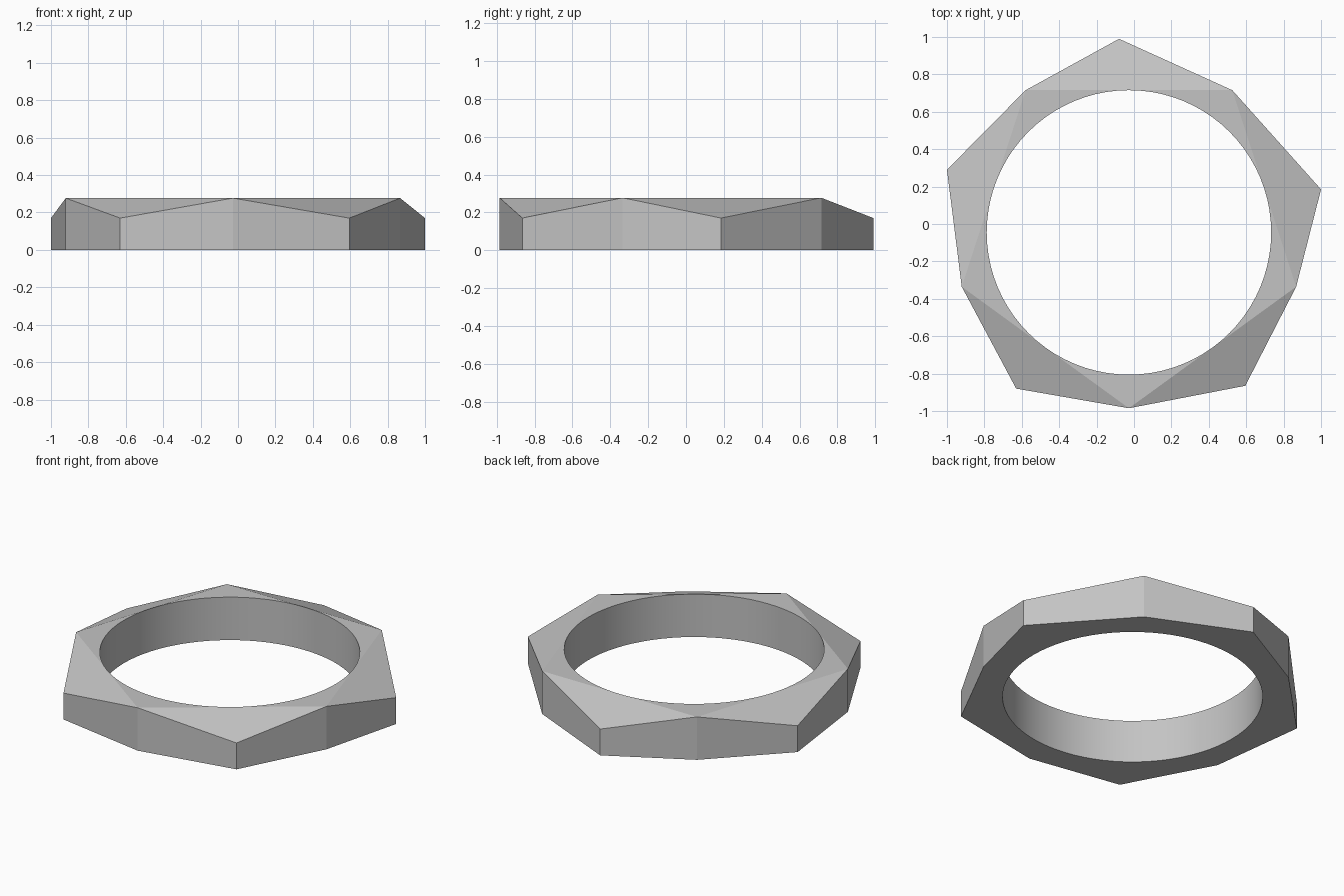
import bpy, bmesh
from math import radians, cos, sin

cube = bpy.data.objects.get("Cube")
if cube:
    bpy.data.objects.remove(cube, do_unlink=True)

CX, CY = -0.027, -0.045
HIGH, LOW = 0.277, 0.17
CORNER_R = 0.94
HOLE_R = CORNER_R * cos(radians(36))   # hole touches the sides of the top pentagon
STEPS = 16                             # hole segments per corner

# Outer low points, one beyond each side of the pentagon
low_points = [(0.595, -0.865), (1.0, 0.185), (-0.08, 0.99), (-1.0, 0.29), (-0.63, -0.88)]

grey = bpy.data.materials.new("warm_grey")
grey.use_nodes = True
colour = (0.55, 0.55, 0.55, 1)
grey.diffuse_color = colour
grey.node_tree.nodes["Principled BSDF"].inputs["Base Color"].default_value = colour

bm = bmesh.new()


def polar(radius, degrees, z):
    a = radians(degrees)
    return bm.verts.new((CX + radius * cos(a), CY + radius * sin(a), z))


def layer(corner_z, low_z):
    """Corner, low point and hole vertices of one side of the ring."""
    corners = [polar(CORNER_R, -90 + 72 * k, corner_z) for k in range(5)]
    lows = [bm.verts.new((x, y, low_z)) for x, y in low_points]
    hole = [polar(HOLE_R, -126 + 72 * i / STEPS, corner_z) for i in range(5 * STEPS)]
    return corners, lows, hole


top, bottom = layer(HIGH, LOW), layer(0, 0)

# Corner lands around the hole and the facets running down to the low points
for corners, lows, hole in (top, bottom):
    for k in range(5):
        arc = [hole[(k * STEPS + i) % len(hole)] for i in range(STEPS + 1)]
        bm.faces.new([corners[k]] + arc[::-1])
        bm.faces.new([corners[k], lows[k], corners[(k + 1) % 5], arc[-1]])

# Outer walls
outline = [[v for pair in zip(c, l) for v in pair] for c, l, _ in (top, bottom)]


def wall(upper, lower, smooth):
    for i in range(len(upper)):
        j = (i + 1) % len(upper)
        face = bm.faces.new([lower[i], lower[j], upper[j], upper[i]])
        face.smooth = smooth


wall(*outline, False)

# Round hole wall
wall(top[2], bottom[2], True)

bmesh.ops.recalc_face_normals(bm, faces=bm.faces)
mesh = bpy.data.meshes.new("faceted_ring")
bm.to_mesh(mesh)
bm.free()
mesh.materials.append(grey)
ring = bpy.data.objects.new("faceted_ring", mesh)
bpy.context.collection.objects.link(ring)
